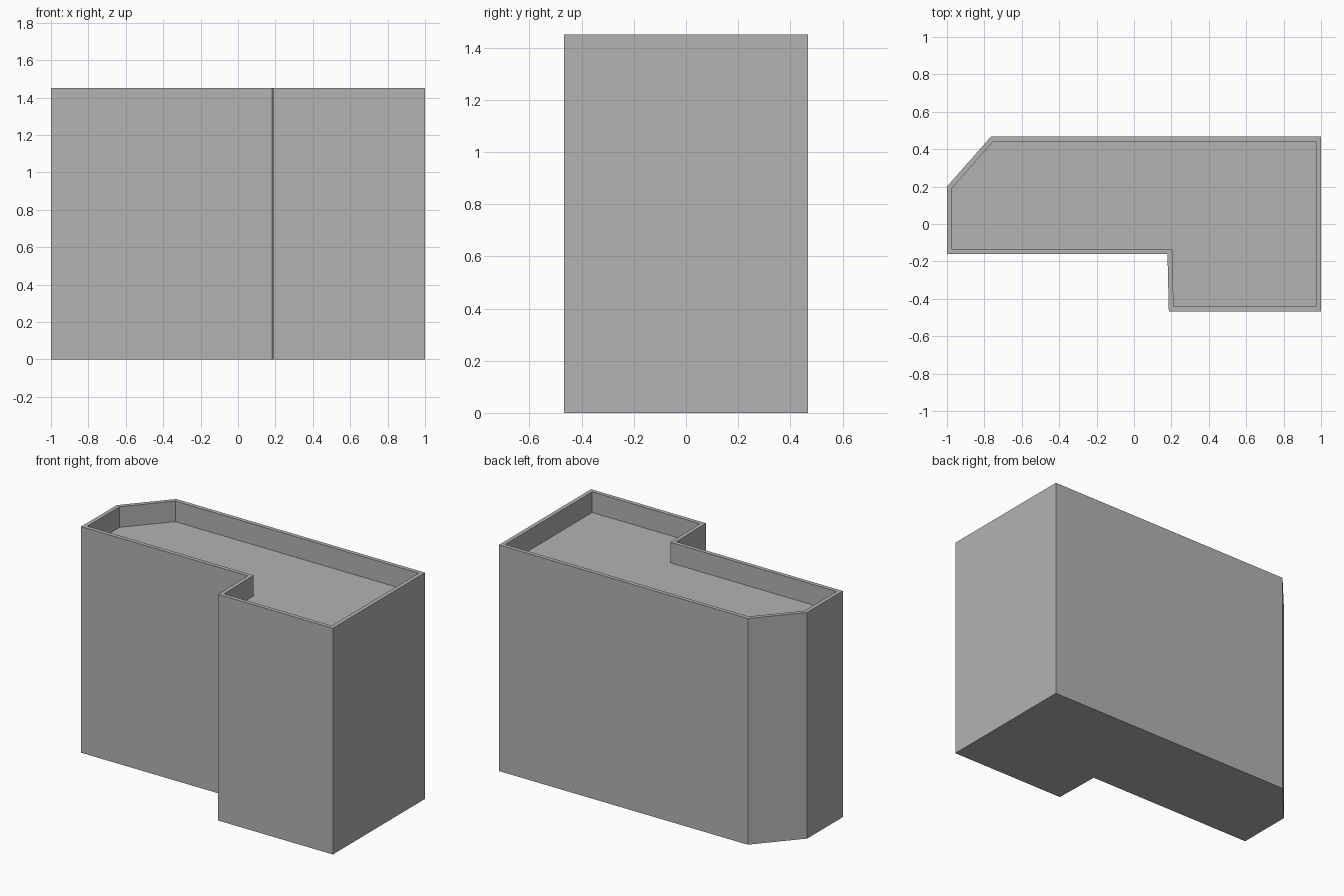
import bpy, bmesh

HEIGHT = 1.45
WALL = 0.026
PARAPET = 0.132

cube = bpy.data.objects.get("Cube")
if cube:
    bpy.data.objects.remove(cube, do_unlink=True)

grey = bpy.data.materials.new("plain_grey")
grey.use_nodes = True
color = (0.45, 0.45, 0.45, 1)
grey.diffuse_color = color
grey.node_tree.nodes["Principled BSDF"].inputs["Base Color"].default_value = color

# Footprint: L shape with one chamfered back corner, counterclockwise
footprint = [(-1, -0.16), (0.179, -0.16), (0.186, -0.467), (1, -0.467),
             (1, 0.467), (-0.765, 0.467), (-1, 0.2)]

bm = bmesh.new()
base = bm.faces.new([bm.verts.new((x, y, 0)) for x, y in footprint])

# Raise the walls, keeping the ground face
ext = bmesh.ops.extrude_face_region(bm, geom=[base], use_keep_orig=True)
top = next(g for g in ext["geom"] if isinstance(g, bmesh.types.BMFace))
bmesh.ops.translate(bm, verts=top.verts[:], vec=(0, 0, HEIGHT))
bmesh.ops.recalc_face_normals(bm, faces=bm.faces[:])

# Parapet rim, then the sunken roof inside it
bmesh.ops.inset_region(bm, faces=[top], thickness=WALL, use_even_offset=True)
sunk = bmesh.ops.extrude_discrete_faces(bm, faces=[top])["faces"][0]
bmesh.ops.translate(bm, verts=sunk.verts[:], vec=(0, 0, -PARAPET))
bmesh.ops.remove_doubles(bm, verts=bm.verts[:], dist=0.0001)
bmesh.ops.recalc_face_normals(bm, faces=bm.faces[:])

mesh = bpy.data.meshes.new("building_block")
bm.to_mesh(mesh)
bm.free()
mesh.materials.append(grey)
block = bpy.data.objects.new("building_block", mesh)
bpy.context.collection.objects.link(block)
